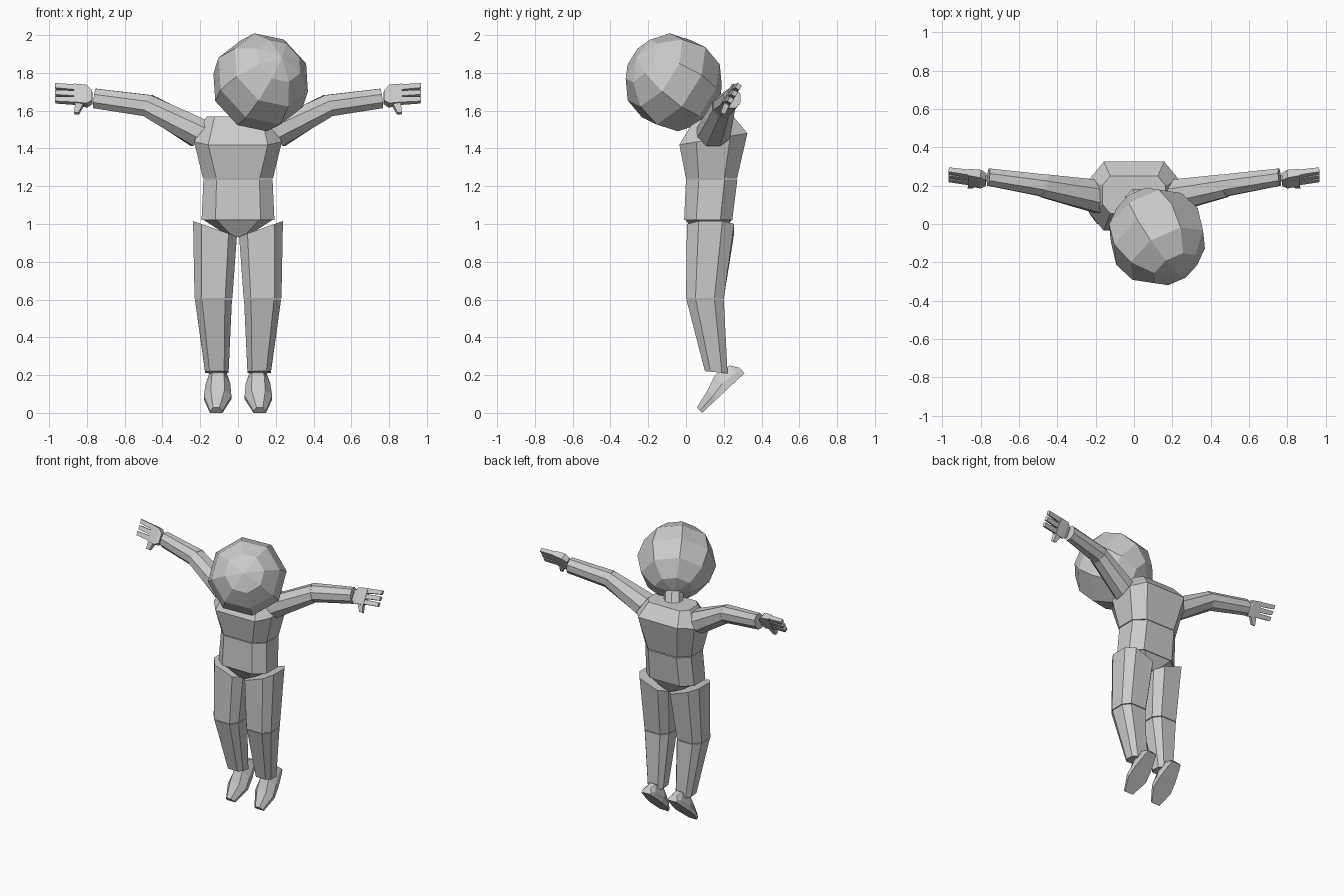
import bpy, bmesh, math
from mathutils import Vector, Matrix

if "Cube" in bpy.data.objects:
    bpy.data.objects.remove(bpy.data.objects["Cube"])


def finish(name, bm):
    bmesh.ops.recalc_face_normals(bm, faces=bm.faces)
    me = bpy.data.meshes.new(name)
    bm.to_mesh(me)
    bm.free()
    ob = bpy.data.objects.new(name, me)
    bpy.context.collection.objects.link(ob)
    return ob


def loft(name, rings, side=1):
    """Skin a stack of equal-sized rings and cap both ends; side=-1 mirrors in x."""
    bm = bmesh.new()
    loops = [[bm.verts.new((p[0] * side, p[1], p[2])) for p in r] for r in rings]
    n = len(loops[0])
    for a, b in zip(loops, loops[1:]):
        for i in range(n):
            j = (i + 1) % n
            bm.faces.new((a[i], a[j], b[j], b[i]))
    bm.faces.new(loops[0])
    bm.faces.new(loops[-1])
    return finish(name, bm)


def ring(cx, hx, y0, y1, z, tx=0, ty=0, fx=0.62, fy=0.5):
    """Horizontal chamfered rectangle, tilted by tx and ty."""
    cy, hy = (y0 + y1) / 2, (y1 - y0) / 2
    out = []
    for u, v in ((-fx, -1), (fx, -1), (1, -fy), (1, fy), (fx, 1), (-fx, 1), (-1, fy), (-1, -fy)):
        out.append((cx + u * hx, cy + v * hy, z + tx * u * hx + ty * v * hy))
    return out


def oval(c, up, across, h, w, n=8):
    """Ring around centre c in the plane of up and across."""
    c, up, across = Vector(c), Vector(up).normalized(), Vector(across).normalized()
    k = 1 / math.cos(math.pi / n)
    return [c + up * (h * k * math.sin(t)) + across * (w * k * math.cos(t))
            for t in (2 * math.pi * (i + 0.5) / n for i in range(n))]


def slab(c, up, across, h, w):
    c, up, across = Vector(c), Vector(up).normalized(), Vector(across).normalized()
    return [c + up * (h * a) + across * (w * b) for a, b in ((-1, -1), (-1, 1), (1, 1), (1, -1))]


# Head: low-poly ball with its pole turned to the front right
bm = bmesh.new()
bmesh.ops.create_uvsphere(bm, u_segments=8, v_segments=6, radius=0.262)
q = Vector((0.43, -0.75, 0.5)).to_track_quat('Z', 'Y')
bm.transform(Matrix.Translation((0.12, -0.065, 1.75)) @ q.to_matrix().to_4x4()
             @ Matrix.Rotation(math.radians(10), 4, 'Z'))
finish("head", bm)

# Torso
loft("chest", [ring(0, 0.185, 0.0, 0.27, 1.24),
               ring(0, 0.232, -0.035, 0.325, 1.45, ty=0.17, fx=0.68),
               ring(0, 0.165, 0.055, 0.25, 1.57, fx=0.75)])
loft("neck", [oval((0.01, 0.13, 1.55), (0, 1, 0), (1, 0, 0), 0.06, 0.06),
              oval((0.04, 0.08, 1.65), (0, 1, 0), (1, 0, 0), 0.06, 0.06)])
loft("waist", [ring(0, 0.193, -0.01, 0.245, 1.02),
               ring(0, 0.183, 0.0, 0.272, 1.235)])
loft("pelvis", [ring(0, 0.04, 0.06, 0.19, 0.93),
                ring(0, 0.18, 0.0, 0.24, 1.02)])

# Foot frame: sole runs from the raised heel down to the toe
heel, toe = Vector((0, 0.31, 0.21)), Vector((0, 0.085, 0.0))
run = toe - heel
lift = Vector((0, -0.68, 0.73))

for side, tag in ((1, "left"), (-1, "right")):
    # Legs
    loft(tag + "_thigh", [ring(0.13, 0.1, 0.0, 0.2, 0.605),
                          ring(0.122, 0.116, 0.005, 0.255, 0.975, tx=0.35)], side)
    loft(tag + "_shin", [ring(0.112, 0.062, 0.10, 0.22, 0.215, ty=-0.1),
                         ring(0.13, 0.098, 0.002, 0.2, 0.6)], side)

    # Foot: cross-sections from heel to toe (position, half width, height, x centre)
    foot = []
    for t, w, h, cx in ((0.0, 0.035, 0.04, 0.105), (0.1, 0.045, 0.085, 0.105),
                        (0.4, 0.065, 0.1, 0.106), (0.66, 0.073, 0.068, 0.108),
                        (1.0, 0.033, 0.04, 0.115)):
        p = heel + run * t + Vector((cx, 0, 0))
        x = Vector((1, 0, 0))
        foot.append([p - x * w, p + x * w, p + x * w + lift * h * 0.4, p + x * w * 0.5 + lift * h,
                     p - x * w * 0.5 + lift * h, p - x * w + lift * h * 0.4])
    loft(tag + "_foot", foot, side)

    # Arms
    loft(tag + "_upper_arm", [oval((0.205, 0.145, 1.48), (-0.5, 0, 0.86), (0.2, 1, 0), 0.077, 0.09),
                              oval((0.475, 0.2, 1.625), (-0.25, 0, 0.97), (-0.2, 1, 0), 0.06, 0.06)], side)
    loft(tag + "_forearm", [oval((0.465, 0.2, 1.625), (-0.25, 0, 0.97), (-0.2, 1, 0), 0.058, 0.058),
                            oval((0.76, 0.245, 1.665), (-0.13, 0, 0.99), (-0.1, 1, 0), 0.052, 0.045)], side)

    # Hand: tilted palm, three fingers and a thumb
    up, across = Vector((0, 0.5, 0.87)), Vector((0.1, -0.87, 0.5))
    loft(tag + "_palm", [slab((0.772, 0.23, 1.672), up, across, 0.032, 0.02),
                         slab((0.80, 0.234, 1.677), up, across, 0.056, 0.024),
                         slab((0.865, 0.243, 1.685), up, across, 0.056, 0.02)], side)
    for i in (-1, 0, 1):
        base = Vector((0.862, 0.243, 1.685)) + up * 0.038 * i
        tip = Vector((0.967, 0.257, 1.692)) + up * 0.041 * i
        loft(tag + "_finger", [slab(base, up, across, 0.016, 0.016),
                               slab(tip, up, across, 0.014, 0.013)], side)
    loft(tag + "_thumb", [slab((0.838, 0.215, 1.635), (1, 0, 0), across, 0.022, 0.016),
                          slab((0.855, 0.195, 1.585), (1, 0, 0), across, 0.012, 0.012)], side)
